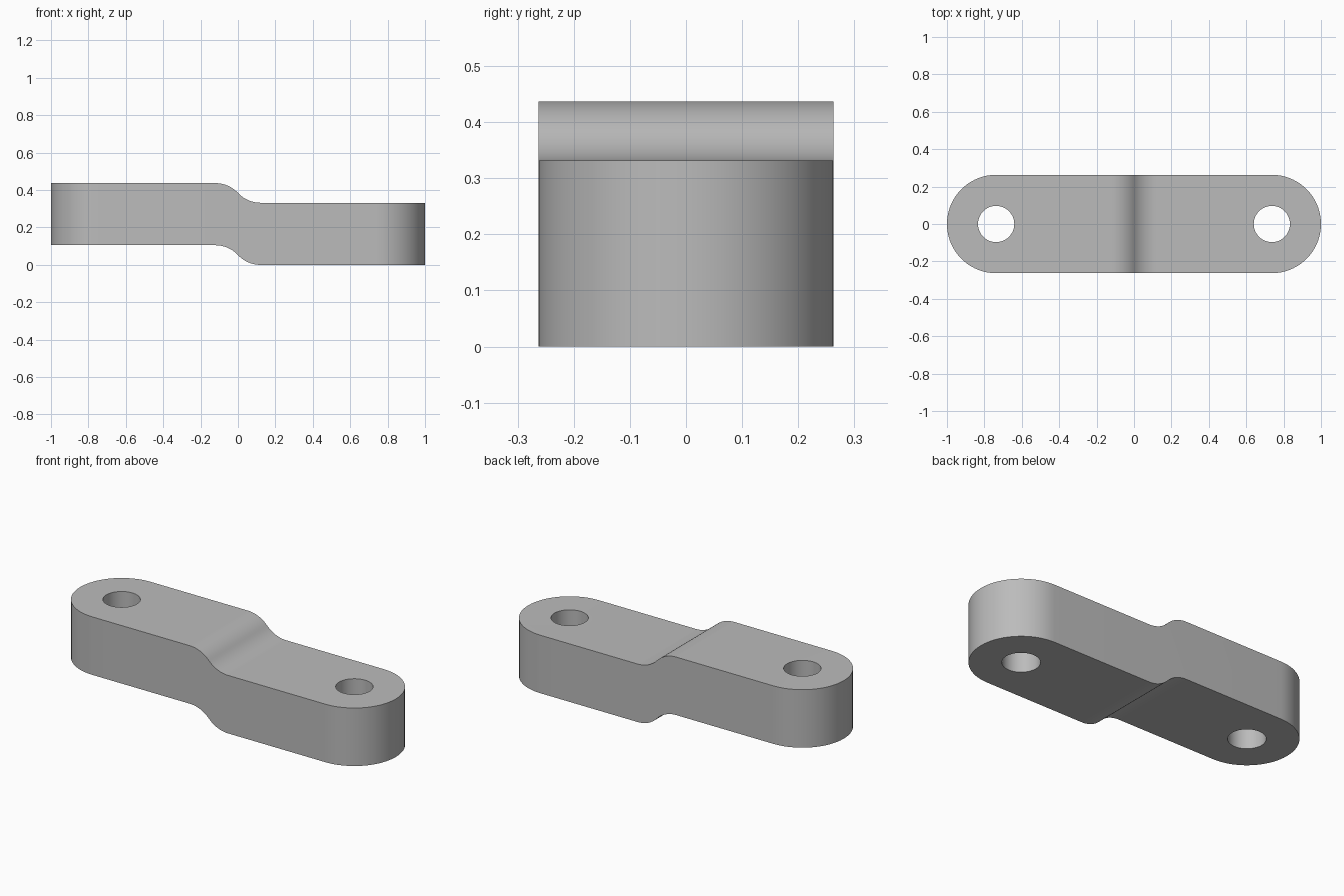
import bpy
import bmesh
from math import pi, sin, cos, radians

cube = bpy.data.objects.get("Cube")
if cube:
    bpy.data.objects.remove(cube, do_unlink=True)

HALF_WIDTH = 0.263
PIN_X = 1 - HALF_WIDTH
HOLE_RADIUS = 0.097
THICKNESS = 0.332
STEP = 0.105
BEND_ANGLE = radians(47)
BEND_RADIUS = STEP / 2 / (1 - cos(BEND_ANGLE))

steel = bpy.data.materials.new("grey steel")
steel.use_nodes = True
grey = (0.5, 0.5, 0.5, 1)
steel.diffuse_color = grey
steel.node_tree.nodes["Principled BSDF"].inputs["Base Color"].default_value = grey


def prism(name, points, offset):
    """Solid made by sweeping a flat outline along an offset."""
    bm = bmesh.new()
    face = bm.faces.new([bm.verts.new(p) for p in points])
    swept = bmesh.ops.extrude_face_region(bm, geom=[face])["geom"]
    verts = [v for v in swept if isinstance(v, bmesh.types.BMVert)]
    bmesh.ops.translate(bm, verts=verts, vec=offset)
    bmesh.ops.recalc_face_normals(bm, faces=bm.faces)
    mesh = bpy.data.meshes.new(name)
    bm.to_mesh(mesh)
    bm.free()
    mesh.materials.append(steel)
    obj = bpy.data.objects.new(name, mesh)
    bpy.context.collection.objects.link(obj)
    return obj


def arc(cx, radius, start, end, steps):
    angles = [start + (end - start) * i / steps for i in range(steps + 1)]
    return [(cx + radius * cos(a), radius * sin(a), -0.5) for a in angles]


def combine(obj, cutter, operation):
    """Apply a boolean and discard its cutter."""
    cutter.hide_render = True
    mod = obj.modifiers.new(operation.lower(), "BOOLEAN")
    mod.object, mod.operation, mod.solver = cutter, operation, "EXACT"
    bpy.context.view_layer.update()
    result = obj.evaluated_get(bpy.context.evaluated_depsgraph_get())
    mesh = bpy.data.meshes.new_from_object(result)
    obj.modifiers.clear()
    obj.data = mesh
    bpy.data.objects.remove(cutter, do_unlink=True)


# Joggled side profile: two tangent arcs between the raised and lowered ends
BEND_STEPS = 10
upper_bend = []
for i in range(BEND_STEPS + 1):
    a = BEND_ANGLE * i / BEND_STEPS
    x = BEND_RADIUS * (sin(a) - sin(BEND_ANGLE))
    upper_bend.append((x, STEP - BEND_RADIUS * (1 - cos(a))))
lower_bend = [(-x, STEP - z) for x, z in reversed(upper_bend[:-1])]
path = [(-1.2, STEP)] + upper_bend + lower_bend + [(1.2, 0)]
side = [(x, -0.5, z) for x, z in path]
side += [(x, -0.5, z + THICKNESS) for x, z in reversed(path)]
link_bar = prism("link_bar", side, (0, 1, 0))

# Rounded ends
outline = arc(PIN_X, HALF_WIDTH, -pi / 2, pi / 2, 36)
outline += arc(-PIN_X, HALF_WIDTH, pi / 2, 3 * pi / 2, 36)
combine(link_bar, prism("end_trim", outline, (0, 0, 2)), "INTERSECT")

# Pin holes
for side_sign in (-1, 1):
    circle = arc(side_sign * PIN_X, HOLE_RADIUS, 0, 2 * pi, 48)[:-1]
    combine(link_bar, prism("hole_cutter", circle, (0, 0, 2)), "DIFFERENCE")

# Smooth the curved walls, keep the rims crisp
bpy.ops.object.select_all(action="DESELECT")
link_bar.select_set(True)
bpy.context.view_layer.objects.active = link_bar
bpy.ops.object.shade_smooth_by_angle(angle=radians(30))
